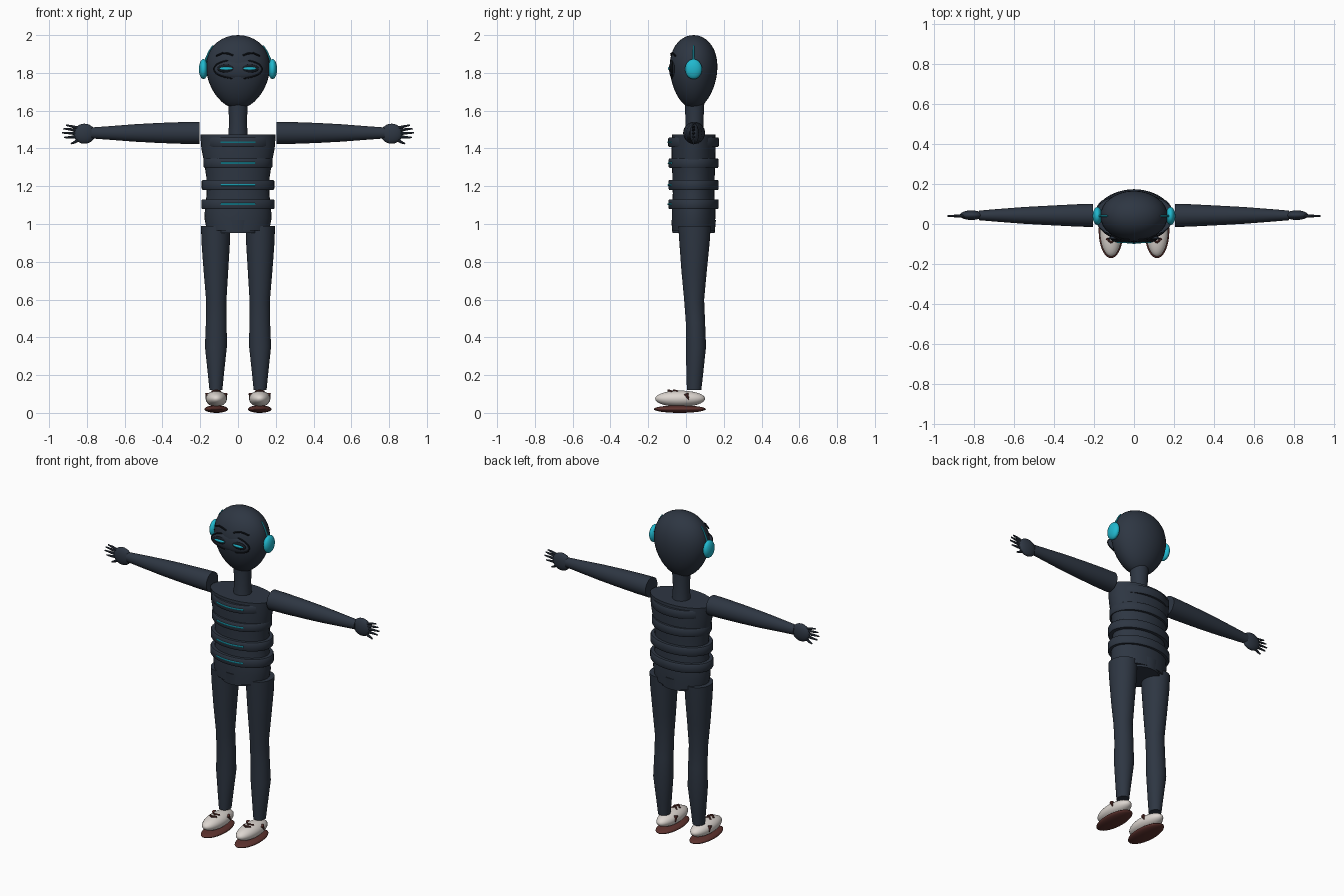
import bpy, bmesh, math
from mathutils import Vector

if "Cube" in bpy.data.objects:
    bpy.data.objects.remove(bpy.data.objects["Cube"], do_unlink=True)

CY = 0.04  # depth of the body's centre line


def material(name, rgb):
    m = bpy.data.materials.new(name)
    m.use_nodes = True
    m.diffuse_color = (*rgb, 1)
    m.node_tree.nodes["Principled BSDF"].inputs["Base Color"].default_value = (*rgb, 1)
    return m


navy = material("dark navy", (0.027, 0.037, 0.055))
black = material("near black", (0.008, 0.011, 0.016))
cyan = material("bright cyan", (0.015, 0.48, 0.62))
cream = material("shoe cream", (0.72, 0.67, 0.63))
brown = material("sole brown", (0.11, 0.032, 0.027))


def finish(bm, name, mat, angle=40):
    bmesh.ops.recalc_face_normals(bm, faces=bm.faces)
    me = bpy.data.meshes.new(name)
    bm.to_mesh(me)
    bm.free()
    ob = bpy.data.objects.new(name, me)
    bpy.context.collection.objects.link(ob)
    me.materials.append(mat)
    bpy.ops.object.select_all(action="DESELECT")
    ob.select_set(True)
    bpy.context.view_layer.objects.active = ob
    bpy.ops.object.shade_smooth_by_angle(angle=math.radians(angle))
    return ob


def ellipsoid(name, center, radii, mat, taper=0):
    """Ball scaled per axis; taper widens its upper half into an egg."""
    bm = bmesh.new()
    bmesh.ops.create_uvsphere(bm, u_segments=32, v_segments=20, radius=1)
    for v in bm.verts:
        k = 1 + taper * v.co.z
        v.co = Vector(center) + Vector((v.co.x * k * radii[0], v.co.y * k * radii[1], v.co.z * radii[2]))
    return finish(bm, name, mat)


def loft(name, rings, mat, along_x=False, n=32):
    """Capped skin over ellipses (x, y, z, radius a, radius b)."""
    bm = bmesh.new()
    loops = []
    for x, y, z, a, b in rings:
        loop = []
        for i in range(n):
            t = 2 * math.pi * i / n
            u, w = a * math.cos(t), b * math.sin(t)
            loop.append(bm.verts.new((x, y + w, z + u) if along_x else (x + u, y + w, z)))
        loops.append(loop)
    for p, q in zip(loops, loops[1:]):
        for i in range(n):
            j = (i + 1) % n
            bm.faces.new((p[i], p[j], q[j], q[i]))
    bm.faces.new(loops[0])
    bm.faces.new(loops[-1])
    return finish(bm, name, mat)


def tube(name, points, radius, mat, tips=1.0):
    """Thin round rod through the points, optionally narrowing at its end."""
    bm = bmesh.new()
    n, prev = 8, None
    points = [Vector(p) for p in points]
    for k, p in enumerate(points):
        d = (points[min(k + 1, len(points) - 1)] - points[max(k - 1, 0)]).normalized()
        side = d.cross(Vector((0, 1, 0.01))).normalized()
        up = side.cross(d)
        r = radius * (1 + (tips - 1) * k / (len(points) - 1))
        ring = [bm.verts.new(p + r * (side * math.cos(2 * math.pi * i / n) + up * math.sin(2 * math.pi * i / n)))
                for i in range(n)]
        if prev:
            for i in range(n):
                j = (i + 1) % n
                bm.faces.new((prev[i], prev[j], ring[j], ring[i]))
        else:
            bm.faces.new(ring)
        prev = ring
    bm.faces.new(prev)
    return finish(bm, name, mat)


# Head and neck
ellipsoid("head", (0, CY, 1.805), (0.167, 0.125, 0.195), navy, taper=0.15)
loft("neck", [(0, CY + 0.005, z, r, r) for z, r in ((1.46, 0.052), (1.54, 0.047), (1.64, 0.052))], navy)

# Visor with rim
ellipsoid("visor", (0, -0.071, 1.82), (0.128, 0.018, 0.05), navy)
tube("visor_rim", [(0.128 * math.cos(t * math.pi / 20), -0.074, 1.82 + 0.05 * math.sin(t * math.pi / 20))
                   for t in range(41)], 0.004, black)

# Torso, pelvis
torso = [(0.965, 0.165, 0.112), (1.03, 0.178, 0.115), (1.08, 0.175, 0.115), (1.16, 0.166, 0.11),
         (1.25, 0.168, 0.112), (1.33, 0.18, 0.115), (1.40, 0.194, 0.117), (1.475, 0.2, 0.115)]
loft("torso", [(0, CY, z, a, b) for z, a, b in torso], navy)
loft("pelvis", [(0, CY, 0.952, 0.118, 0.112), (0, CY, 1.02, 0.12, 0.118)], navy)

# Chest bands with glowing strips
for i, (z, h, rx, ry) in enumerate([(1.433, 0.025, 0.18, 0.134), (1.322, 0.025, 0.182, 0.132),
                                    (1.207, 0.026, 0.192, 0.133), (1.105, 0.026, 0.194, 0.133)]):
    loft(f"band_{i + 1}", [(0, CY, z - h, rx - 0.004, ry - 0.004), (0, CY, z - h + 0.006, rx, ry),
                           (0, CY, z + h - 0.006, rx, ry), (0, CY, z + h, rx - 0.004, ry - 0.004)], navy, n=48)
    xs = [0.09 * (k / 6 - 1) for k in range(13)]
    tube(f"glow_strip_{i + 1}", [(x, CY - ry * math.sqrt(1 - (x / rx) ** 2), z) for x in xs], 0.005, cyan)

for s, side in ((1, "left"), (-1, "right")):
    # Face details
    ellipsoid(f"{side}_eye_rim", (s * 0.06, -0.082, 1.823), (0.05, 0.01, 0.022), black)
    ellipsoid(f"{side}_eye", (s * 0.062, -0.087, 1.823), (0.036, 0.009, 0.009), cyan)
    tube(f"{side}_brow", [(s * x, y, z) for x, y, z in
                          ((0.025, -0.078, 1.892), (0.05, -0.079, 1.902), (0.08, -0.072, 1.905),
                           (0.115, -0.056, 1.89))], 0.0045, black)

    # Ear disc and antenna strip
    ellipsoid(f"{side}_ear", (s * 0.183, CY, 1.82), (0.024, 0.045, 0.053), cyan)
    tube(f"{side}_ear_strip", [(s * x, CY, z) for x, z in
                               ((0.178, 1.85), (0.167, 1.88), (0.152, 1.915), (0.132, 1.945))], 0.006, cyan, tips=0.6)

    # Arm
    arm = [(0.205, 0.059, 0.058), (0.28, 0.058, 0.056), (0.42, 0.053, 0.049), (0.55, 0.046, 0.042),
           (0.68, 0.036, 0.032), (0.775, 0.029, 0.024)]
    loft(f"{side}_arm", [(s * x, CY + 0.003, 1.482, a, b) for x, a, b in arm], navy, along_x=True)

    # Hand with fanned fingers
    ellipsoid(f"{side}_palm", (s * 0.813, CY + 0.004, 1.478), (0.058, 0.024, 0.053), navy)
    for f, (z0, x1, z1) in enumerate([(1.505, 0.91, 1.523), (1.493, 0.925, 1.505), (1.478, 0.932, 1.483),
                                      (1.463, 0.92, 1.458), (1.448, 0.885, 1.425)]):
        mid = (s * (0.4 * 0.84 + 0.6 * x1), CY, z0 * 0.3 + z1 * 0.7)
        tube(f"{side}_finger_{f + 1}", [(s * 0.84, CY, z0), mid, (s * x1, CY, z1)], 0.0095, navy, tips=0.4)

    # Leg
    leg = [(0.12, 0.117, 0.043, 0.034, 0.038), (0.2, 0.117, 0.046, 0.042, 0.044), (0.35, 0.117, 0.053, 0.058, 0.053),
           (0.48, 0.115, 0.05, 0.055, 0.051), (0.6, 0.115, 0.043, 0.054, 0.053), (0.75, 0.117, 0.043, 0.065, 0.067),
           (0.9, 0.118, 0.045, 0.075, 0.08), (0.99, 0.118, 0.045, 0.078, 0.086)]
    loft(f"{side}_leg", [(s * x, y, z, a, b) for z, x, y, a, b in leg], navy)

    # Shoe
    foot = s * 0.115
    ellipsoid(f"{side}_sole", (foot, -0.033, 0.02), (0.062, 0.138, 0.02), brown)
    ellipsoid(f"{side}_shoe", (foot, -0.031, 0.075), (0.056, 0.132, 0.043), cream)
    for k, y in enumerate((-0.085, -0.055)):
        tube(f"{side}_lace_{k + 1}", [(foot - 0.022, y + 0.012, 0.113), (foot, y - 0.008, 0.119),
                                      (foot + 0.022, y + 0.012, 0.113)], 0.006, brown)
    for e in (-1, 1):
        # Small pointed side flash
        tube(f"{side}_shoe_flash_{'outer' if e == s else 'inner'}",
             [(foot + e * 0.046, 0.0, 0.1), (foot + e * 0.054, 0.015, 0.07)], 0.013, brown, tips=0.2)
